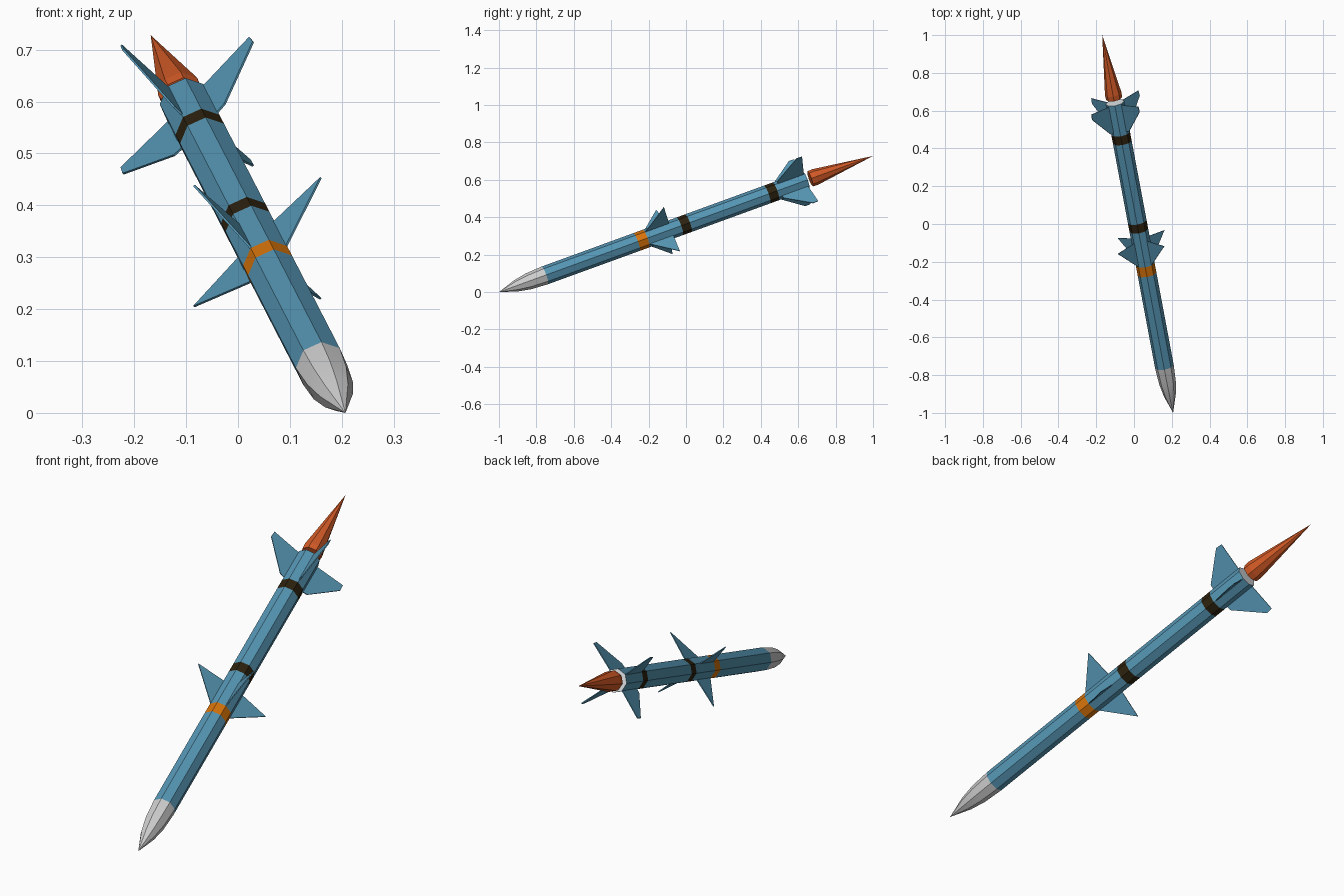
import bpy, bmesh, math
from mathutils import Matrix, Vector

cube = bpy.data.objects.get("Cube")
if cube:
    bpy.data.objects.remove(cube, do_unlink=True)


def material(name, r, g, b):
    """Flat material from 0-255 display values."""
    lin = [((c / 255 + 0.055) / 1.055) ** 2.4 if c > 10 else c / 255 / 12.92 for c in (r, g, b)]
    m = bpy.data.materials.new(name)
    m.use_nodes = True
    m.diffuse_color = (*lin, 1)
    m.node_tree.nodes["Principled BSDF"].inputs["Base Color"].default_value = (*lin, 1)
    return m


blue = material("steel blue", 86, 150, 180)
grey = material("light grey", 205, 205, 205)
black = material("dark brown black", 44, 33, 14)
amber = material("amber", 214, 115, 10)
flame_orange = material("flame orange", 210, 90, 38)
white = material("pale white", 232, 238, 242)

# The missile runs along local +y from its nose tip, pitched up 20 and yawed 10 degrees
PLACE = (Matrix.Translation((0.207, -1.0, 0.0))
         @ Matrix.Rotation(math.radians(20), 4, 'X')
         @ Matrix.Rotation(math.radians(10), 4, 'Z'))
SIDES = 8


def finish(bm, name, mats):
    bmesh.ops.recalc_face_normals(bm, faces=bm.faces)
    me = bpy.data.meshes.new(name)
    bm.to_mesh(me)
    bm.free()
    for m in mats:
        me.materials.append(m)
    ob = bpy.data.objects.new(name, me)
    ob.matrix_world = PLACE
    bpy.context.collection.objects.link(ob)
    return ob


def lathe(name, profile, mats, segments=None, rear_cap=0):
    """Eight-sided solid from (distance along axis, radius) points."""
    bm = bmesh.new()
    rings = []
    for t, r in profile:
        if r == 0:
            rings.append([bm.verts.new((0, t, 0))])
        else:
            angles = [math.tau * i / SIDES for i in range(SIDES)]
            rings.append([bm.verts.new((r * math.cos(a), t, r * math.sin(a))) for a in angles])
    for s, (a, b) in enumerate(zip(rings, rings[1:])):
        for i in range(SIDES):
            j = (i + 1) % SIDES
            loop = [a[i % len(a)], a[j % len(a)], b[j % len(b)], b[i % len(b)]]
            face = bm.faces.new(list(dict.fromkeys(loop)))
            face.material_index = segments[s] if segments else 0
    if len(rings[0]) > 1:
        bm.faces.new(rings[0])
    if len(rings[-1]) > 1:
        bm.faces.new(rings[-1]).material_index = rear_cap
    return finish(bm, name, mats)


def fin(name, outline, angle, half=0.002):
    """Thin plate from (radius, distance along axis) points, turned about the axis."""
    bm = bmesh.new()
    base = bm.faces.new([bm.verts.new((r, t, -half)) for r, t in outline])
    ext = bmesh.ops.extrude_face_region(bm, geom=[base])
    moved = [v for v in ext["geom"] if isinstance(v, bmesh.types.BMVert)]
    bmesh.ops.translate(bm, verts=moved, vec=Vector((0, 0, 2 * half)))
    bmesh.ops.rotate(bm, verts=bm.verts, cent=(0, 0, 0),
                     matrix=Matrix.Rotation(angle, 3, 'Y'))
    return finish(bm, name, [blue])


R = 0.0503
# Nose cone
nose = lathe("nose_cone", [(0, 0), (0.10, 0.032), (0.172, 0.0448), (0.265, R)], [grey])

# Body tube with painted bands and a pale rear plate
stations = [0.265, 0.795, 0.85, 1.045, 1.095, 1.55, 1.60, 1.775]
lathe("body_tube", [(t, R) for t in stations], [blue, amber, black, white],
      [0, 1, 0, 2, 0, 2, 0], rear_cap=3)

# Exhaust flame
lathe("exhaust_flame", [(1.798, 0.043), (1.825, 0.0445), (2.161, 0)], [flame_orange])

# Cross-shaped fin sets
mid_outline = [(0.04, 0.843), (0.176, 0.977), (0.04, 0.99)]
tail_outline = [(0.04, 1.615), (0.07, 1.62), (0.18, 1.745), (0.178, 1.775), (0.04, 1.767)]
for i, side in enumerate(("lower_left", "lower_right", "upper_right", "upper_left")):
    angle = math.radians(45 + 90 * i)
    fin("mid_fin_" + side, mid_outline, angle)
    fin("tail_fin_" + side, tail_outline, angle)

# Blend the nose along its length, keeping the long facets crisp
bpy.ops.object.select_all(action='DESELECT')
nose.select_set(True)
bpy.context.view_layer.objects.active = nose
bpy.ops.object.shade_smooth_by_angle(angle=math.radians(30))
